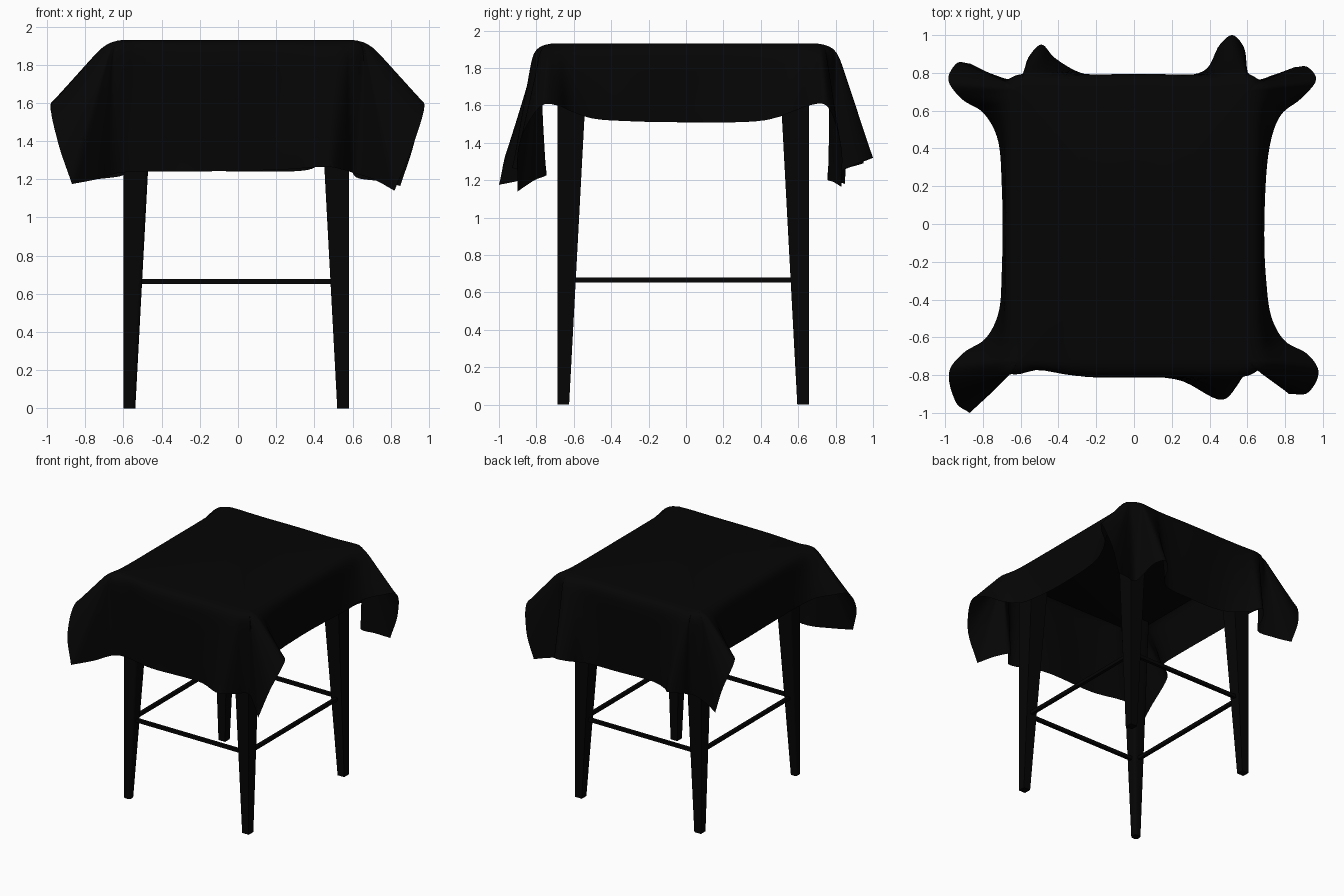
import bpy, bmesh, math
from mathutils import Vector

if "Cube" in bpy.data.objects:
    bpy.data.objects.remove(bpy.data.objects["Cube"])

black = bpy.data.materials.new("black")
black.diffuse_color = (0.0015, 0.0015, 0.0015, 1)
black.use_nodes = True
black.node_tree.nodes["Principled BSDF"].inputs["Base Color"].default_value = black.diffuse_color


def finish(name, bm, smooth):
    bmesh.ops.recalc_face_normals(bm, faces=bm.faces)
    me = bpy.data.meshes.new(name)
    bm.to_mesh(me)
    bm.free()
    ob = bpy.data.objects.new(name, me)
    bpy.context.collection.objects.link(ob)
    me.materials.append(black)
    bpy.ops.object.select_all(action='DESELECT')
    bpy.context.view_layer.objects.active = ob
    ob.select_set(True)
    bpy.ops.object.shade_smooth_by_angle(angle=math.radians(smooth))
    return ob


def box(name, lo, hi, bevel=0):
    bm = bmesh.new()
    bmesh.ops.create_cube(bm, size=1)
    for v in bm.verts:
        v.co = [h if c > 0 else l for c, l, h in zip(v.co, lo, hi)]
    if bevel:
        bmesh.ops.bevel(bm, geom=bm.edges[:], offset=bevel, segments=2,
                        affect='EDGES', profile=0.5)
    return finish(name, bm, 40)


# Table centre and leg outer half-extents
CX, CY, HX, HY, TOP = -0.009, -0.015, 0.591, 0.672, 1.87

# Tapered legs: straight outer faces, slanted inner faces
for sx, side in ((-1, "left"), (1, "right")):
    for sy, end in ((-1, "front"), (1, "back")):
        bm = bmesh.new()
        bmesh.ops.create_cube(bm, size=1)
        for v in bm.verts:
            # the inner corner widens upward; the outer corner is vertical
            w = 0.162 if v.co.z > 0 else 0.062
            v.co = (CX + sx * (HX - (w if v.co.x > 0 else 0)),
                    CY + sy * (HY - (w if v.co.y > 0 else 0)),
                    TOP if v.co.z > 0 else 0)
        uprights = [e for e in bm.edges
                    if abs(e.verts[0].co.z - e.verts[1].co.z) > 1]
        bmesh.ops.bevel(bm, geom=uprights, offset=0.02, segments=3,
                        affect='EDGES', profile=0.5)
        finish(f"{end}_{side}_leg", bm, 40)

# Stretchers between the leg centres
LX, LY, R = HX - 0.05, HY - 0.05, 0.0135
for s, n in ((-1, "front"), (1, "back")):
    y = CY + s * LY
    box(n + "_stretcher", (CX - LX, y - R, 0.665 - R), (CX + LX, y + R, 0.665 + R))
for s, n in ((-1, "left"), (1, "right")):
    x = CX + s * LX
    box(n + "_stretcher", (x - R, CY - LY, 0.665 - R), (x + R, CY + LY, 0.665 + R))

# Table top hidden under the cloth
box("table_top", (-0.63, -0.74, 1.86), (0.62, 0.725, 1.915), 0.02)

# Cloth hem path: right side, then clockwise round the four draped corners
hem = [(.69, 0, 1.51), (.70, -.3, 1.515), (.73, -.5, 1.53), (.80, -.62, 1.57),
       (.92, -.69, 1.60), (.975, -.77, 1.6), (.925, -.89, 1.4), (.82, -.9, 1.14),
       (.71, -.81, 1.20), (.615, -.745, 1.23), (.55, -.85, 1.25), (.47, -.93, 1.265),
       (.22, -.82, 1.25), (-.25, -.81, 1.24),
       (-.61, -.76, 1.235), (-.74, -.88, 1.20), (-.87, -1.0, 1.175), (-.945, -.94, 1.4),
       (-.975, -.77, 1.6), (-.9, -.68, 1.60), (-.79, -.61, 1.57), (-.72, -.48, 1.53),
       (-.70, -.25, 1.515), (-.70, .2, 1.51),
       (-.725, .46, 1.53), (-.80, .59, 1.57), (-.91, .66, 1.6), (-.98, .75, 1.6),
       (-.94, .85, 1.4), (-.87, .85, 1.18), (-.74, .79, 1.2), (-.605, .76, 1.22),
       (-.56, .88, 1.27), (-.49, .95, 1.29), (-.42, .88, 1.27), (-.25, .79, 1.25),
       (.1, .78, 1.24), (.37, .81, 1.25), (.455, .95, 1.3), (.52, 1.0, 1.32),
       (.58, .94, 1.3), (.62, .76, 1.21), (.74, .79, 1.19), (.85, .83, 1.165),
       (.92, .83, 1.38), (.96, .75, 1.6), (.88, .66, 1.60), (.78, .58, 1.57),
       (.72, .42, 1.52)]
hem = [Vector(p) for p in hem]
corners = (7, 16, 29, 43)  # pointed cloth corners


def spline(i, t):
    # Centripetal curve from hem point i to the next, broken at the corners
    n = len(hem)
    a, b, c, d = (hem[(i + k) % n] for k in (-1, 0, 1, 2))
    if i in corners:
        a = b * 2 - c
    if i + 1 in corners:
        d = c * 2 - b
    ts = [0]
    for p, q in ((a, b), (b, c), (c, d)):
        ts.append(ts[-1] + math.sqrt((q - p).length))
    u = ts[1] + t * (ts[2] - ts[1])
    pts = [a, b, c, d]
    for span, off in ((1, 0), (2, 0), (1, 1)):
        pts = [pts[j].lerp(pts[j + 1], (u - ts[j + off]) / (ts[j + off + span] - ts[j + off]))
               for j in range(len(pts) - 1)]
    return pts[0]


def clamp(v, lo, hi):
    return max(lo, min(hi, v))


def drape(h):
    # Flat top, rounded shoulder, straight fall to the hem
    t = Vector((clamp(h.x * 1.13, -.605, .60), clamp(h.y * 1.04, -.72, .705), 1.93))
    out = Vector((h.x - t.x, h.y - t.y, 0)).normalized()
    e = t + Vector((out.x * 0.075, out.y * 0.095, 0))
    f = e + (h - e).normalized() * 0.08
    row = []
    for i in range(6):
        k = i / 5
        row.append(t * (1 - k) ** 2 + e * (2 * k * (1 - k)) + f * k * k)
    return row + [f.lerp(h, i / 10) for i in range(1, 11)]


bm = bmesh.new()
cols = [[bm.verts.new(q) for q in drape(spline(i, s / 7))]
        for i in range(len(hem)) for s in range(7)]
mid = bm.verts.new((0, 0, 1.93))
for a, b in zip(cols, cols[1:] + cols[:1]):
    for j in range(len(a) - 1):
        bm.faces.new((a[j], a[j + 1], b[j + 1], b[j]))
    bm.faces.new((mid, a[0], b[0]))  # flat top as a fan
bmesh.ops.remove_doubles(bm, verts=bm.verts, dist=0.0005)
# Relax the folds, keeping the hem and the flat top in place
free = [v for v in bm.verts if not v.is_boundary and v.co.z < 1.929]
for _ in range(4):
    bmesh.ops.smooth_vert(bm, verts=free, factor=0.5, use_axis_x=True,
                          use_axis_y=True, use_axis_z=True)
finish("tablecloth", bm, 80)
